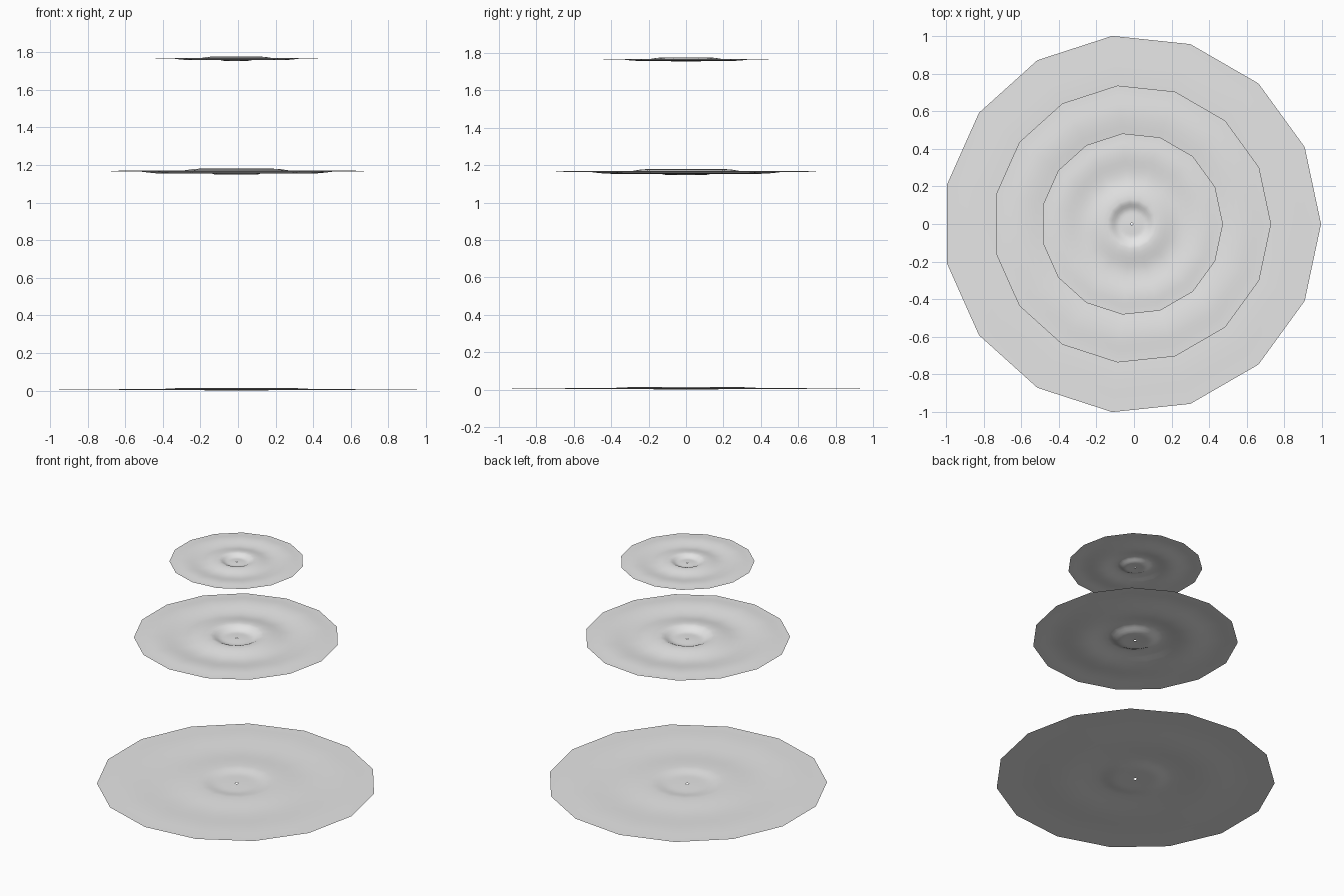
import bpy
from math import cos, sin, pi, tau

if "Cube" in bpy.data.objects:
    bpy.data.objects.remove(bpy.data.objects["Cube"])

SIDES = 15
CENTRE_X = -0.011

grey = bpy.data.materials.new("light grey")
grey.use_nodes = True
colour = (0.8, 0.8, 0.8, 1)
grey.diffuse_color = colour
grey.node_tree.nodes["Principled BSDF"].inputs["Base Color"].default_value = colour

# Ripple shape: (fraction of radius, height in units of the ripple size)
RIPPLE = [(0.012, -0.8), (0.14, -1), (0.27, 1), (0.54, -0.6), (0.81, 0.4), (1, 0)]
STEPS = 5


def ripple_profile():
    """Ease smoothly between the crests and troughs."""
    points = [RIPPLE[0]]
    for (r0, h0), (r1, h1) in zip(RIPPLE, RIPPLE[1:]):
        for i in range(1, STEPS + 1):
            t = i / STEPS
            ease = (1 - cos(pi * t)) / 2
            points.append((r0 + (r1 - r0) * t, h0 + (h1 - h0) * ease))
    return points


def rippled_disc(name, radius, height, size):
    """Thin open sheet with concentric ripples and a pinhole."""
    verts, faces = [], []
    profile = ripple_profile()
    for r, h in profile:
        for k in range(SIDES):
            a = tau * k / SIDES
            verts.append((CENTRE_X + r * radius * cos(a), r * radius * sin(a), height + h * size))
    for ring in range(len(profile) - 1):
        for k in range(SIDES):
            a, b = ring * SIDES + k, ring * SIDES + (k + 1) % SIDES
            faces.append((a, a + SIDES, b + SIDES, b))
    mesh = bpy.data.meshes.new(name)
    mesh.from_pydata(verts, [], faces)
    mesh.materials.append(grey)
    mesh.shade_smooth()
    obj = bpy.data.objects.new(name, mesh)
    bpy.context.collection.objects.link(obj)


rippled_disc("bottom_disc", 1.0055, 0.007, 0.007)
rippled_disc("middle_disc", 0.74, 1.164, 0.016)
rippled_disc("top_disc", 0.484, 1.765, 0.011)
